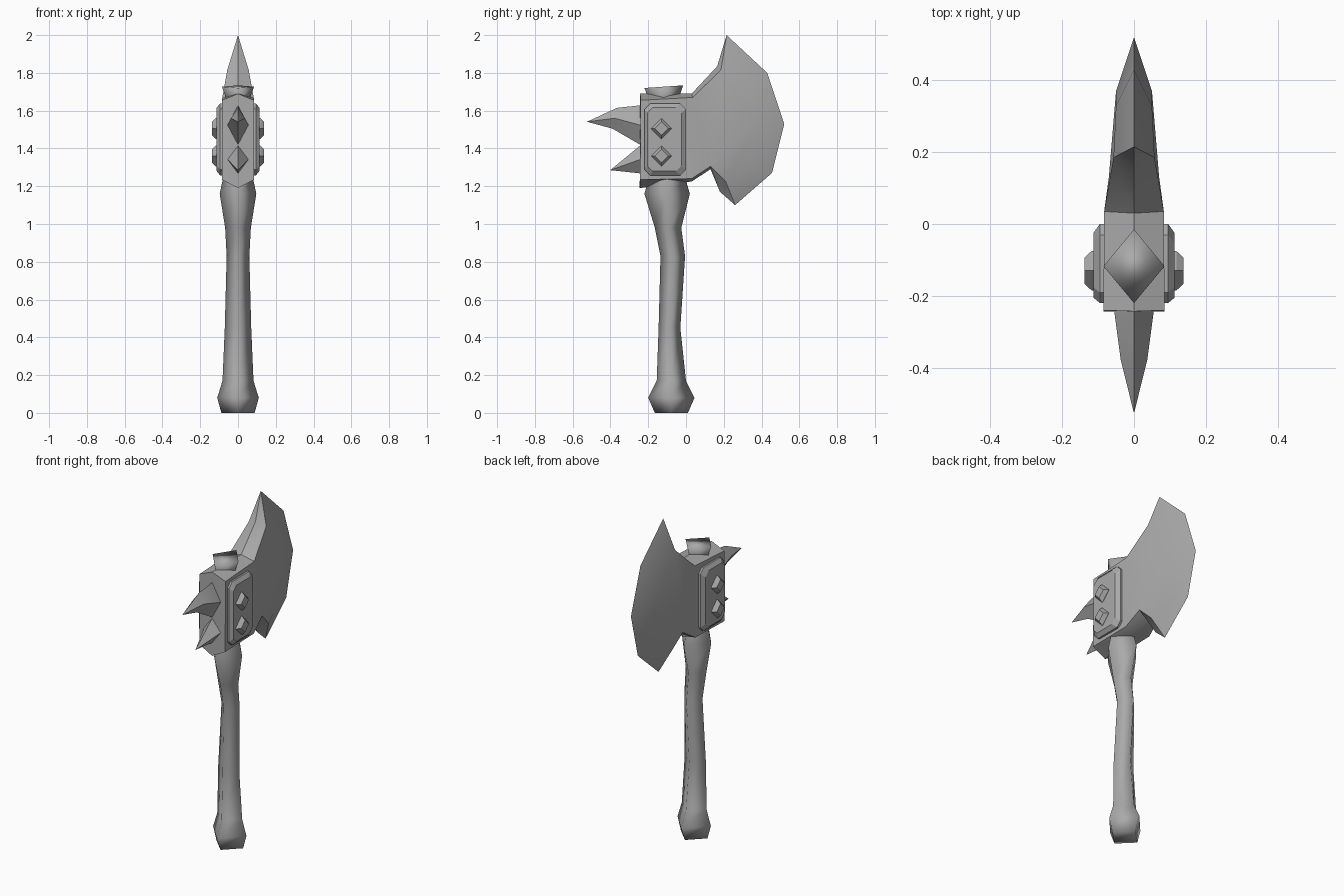
import bpy, bmesh, math

if "Cube" in bpy.data.objects:
    bpy.data.objects.remove(bpy.data.objects["Cube"], do_unlink=True)

GREY = (0.4, 0.4, 0.4, 1)
grey = bpy.data.materials.new("plain grey")
grey.use_nodes = True
grey.diffuse_color = GREY
bsdf = next(n for n in grey.node_tree.nodes if n.type == 'BSDF_PRINCIPLED')
bsdf.inputs["Base Color"].default_value = GREY


def finish(name, bm, angle=40):
    """Turn a bmesh into a named, shaded object."""
    bmesh.ops.remove_doubles(bm, verts=bm.verts, dist=0.0005)
    bmesh.ops.recalc_face_normals(bm, faces=bm.faces)
    mesh = bpy.data.meshes.new(name)
    bm.to_mesh(mesh)
    bm.free()
    mesh.materials.append(grey)
    ob = bpy.data.objects.new(name, mesh)
    bpy.context.collection.objects.link(ob)
    bpy.ops.object.select_all(action='DESELECT')
    ob.select_set(True)
    bpy.context.view_layer.objects.active = ob
    if angle is None:
        bpy.ops.object.shade_smooth()
    else:
        bpy.ops.object.shade_smooth_by_angle(angle=math.radians(angle))
    return ob


def loft(name, rings, angle=40):
    """Skin a list of equal-length point rings and cap both ends."""
    bm = bmesh.new()
    rows = [[bm.verts.new(p) for p in ring] for ring in rings]
    n = len(rows[0])
    for a, b in zip(rows, rows[1:]):
        for i in range(n):
            j = (i + 1) % n
            bm.faces.new((a[i], a[j], b[j], b[i]))
    bm.faces.new(rows[0])
    bm.faces.new(rows[-1])
    return finish(name, bm, angle)


# Handle: diamond rings given as z, back y, front y, half width, tilt
handle = [(0, -.165, .01, .088, 0), (.08, -.2, .045, .11, 0),
          (.17, -.155, 0, .082, 0), (.45, -.145, -.03, .07, 0),
          (.83, -.135, -.005, .06, 0), (.98, -.165, -.025, .068, 0),
          (1.16, -.22, .02, .097, 0), (1.23, -.2, 0, .082, 0),
          (1.67, -.2, -.035, .065, .005), (1.727, -.22, -.015, .085, .007)]
loft("handle", [[(0, a, z - t), (w, (a + b) / 2, z), (0, b, z + t),
                 (-w, (a + b) / 2, z)] for z, a, b, w, t in handle], None)

# Axe head: ridge outline (y, z) paired with the inset side outline (y, z, x)
outline = [(-.243, 1.69, -.24, 1.655, .085), (.03, 1.69, .035, 1.67, .083),
           (.165, 1.835, .185, 1.815, .057), (.215, 2, .215, 2, 0),
           (.43, 1.8, .33, 1.73, .05), (.52, 1.53, .37, 1.53, .05),
           (.455, 1.27, .33, 1.32, .05), (.26, 1.1, .26, 1.1, 0),
           (.18, 1.17, .21, 1.225, .055), (.13, 1.29, .13, 1.305, .07),
           (.03, 1.225, .03, 1.24, .083), (-.245, 1.19, -.243, 1.235, .085)]
side_faces = [(0, 1, 10, 11), (1, 2, 9, 10), (2, 3, 4), (2, 4, 5), (2, 5, 9),
              (9, 5, 8), (5, 6, 8), (6, 7, 8)]
bm = bmesh.new()
ridge = [bm.verts.new((0, p[0], p[1])) for p in outline]
for s in (1, -1):
    side = [r if p[4] == 0 else bm.verts.new((s * p[4], p[2], p[3]))
            for p, r in zip(outline, ridge)]
    for i in range(len(outline)):
        j = (i + 1) % len(outline)
        loop = list(dict.fromkeys((ridge[i], ridge[j], side[j], side[i])))
        bm.faces.new(loop)
    for f in side_faces:
        bm.faces.new([side[i] for i in f])
finish("axe_head", bm, 35)


# Side panels: chamfered rectangles with a sloped rim
def panel_ring(x, y, z, hy, hz, c):
    quarter = [(hy, hz - c), (hy - c, hz)]
    pts = quarter + [(-a, b) for a, b in reversed(quarter)]
    pts += [(-a, -b) for a, b in pts]
    return [(x, y + a, z + b) for a, b in pts]


def diamond_ring(x, y, z, r):
    return [(x, y + r, z), (x, y, z + r), (x, y - r, z), (x, y, z - r)]


for s, label in ((1, "left"), (-1, "right")):
    loft(label + "_panel", [panel_ring(s * .07, -.11, 1.448, .11, .19, .03),
                            panel_ring(s * .095, -.11, 1.448, .11, .19, .03),
                            panel_ring(s * .113, -.115, 1.448, .09, .168, .028)], 15)
    # Diamond studs on each panel
    for z, level in ((1.505, "upper"), (1.36, "lower")):
        loft(f"{label}_{level}_stud", [diamond_ring(s * .1, -.13, z, .055),
                                       diamond_ring(s * .118, -.13, z, .055),
                                       diamond_ring(s * .138, -.13, z, .036)], 15)


# Back spikes: diamond rings as y, top z, bottom z, half width, y slant
def spike(name, rings):
    loft(name, [[(0, y, t), (w, y - k / 2, (t + b) / 2), (0, y - k, b),
                 (-w, y - k / 2, (t + b) / 2)] for y, t, b, w, k in rings])


spike("upper_spike", [(-.2, 1.63, 1.4, .057, 0), (-.243, 1.628, 1.42, .055, 0),
                      (-.365, 1.615, 1.505, .037, .025), (-.523, 1.542, 1.541, .001, 0)])
spike("lower_spike", [(-.2, 1.45, 1.26, .06, 0), (-.243, 1.415, 1.268, .055, 0),
                      (-.4, 1.286, 1.285, .001, 0)])
